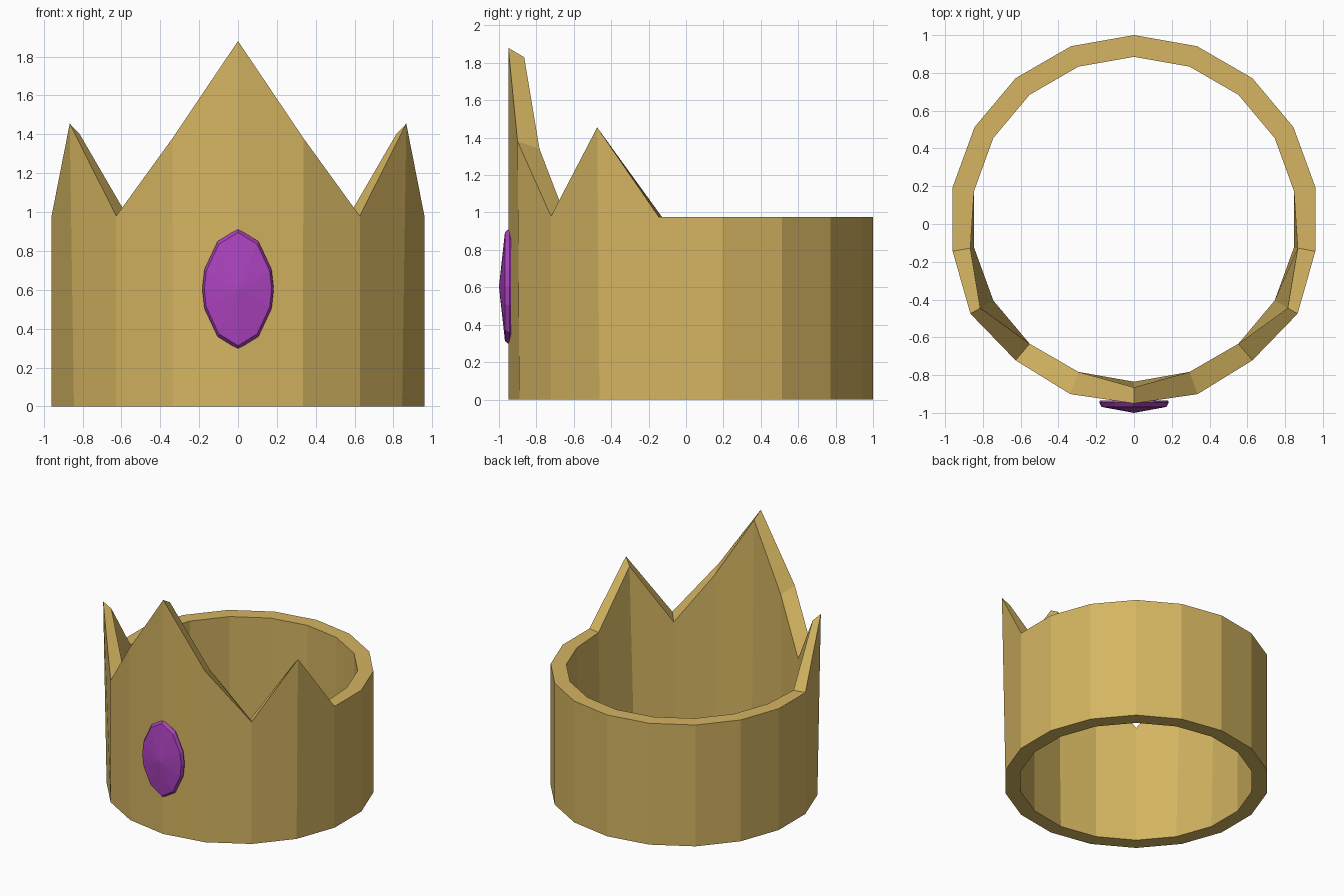
import bpy, bmesh
from math import sin, cos, radians

if "Cube" in bpy.data.objects:
    bpy.data.objects.remove(bpy.data.objects["Cube"])


def material(name, color):
    m = bpy.data.materials.new(name)
    m.diffuse_color = color
    m.use_nodes = True
    m.node_tree.nodes["Principled BSDF"].inputs["Base Color"].default_value = m.diffuse_color
    return m


def finish(bm, name, mat):
    bmesh.ops.recalc_face_normals(bm, faces=bm.faces[:])
    me = bpy.data.meshes.new(name)
    bm.to_mesh(me)
    bm.free()
    me.materials.append(mat)
    ob = bpy.data.objects.new(name, me)
    bpy.context.collection.objects.link(ob)
    return ob


gold = material("gold", (0.66, 0.46, 0.12, 1))
purple = material("purple", (0.41, 0.055, 0.52, 1))

# Crown band: 18-sided ring whose top edge rises into three points
SIDES, CY, R_OUT, R_IN, RIM = 18, 0.025, 0.975, 0.86, 0.975
# step from the back: (outer radius, outer z, inner radius, inner z)
tops = {5: (R_OUT, RIM, 0.88, RIM),
        6: (1.0, 1.455, 0.94, 1.40),
        7: (R_OUT, 0.98, R_IN, 0.95),
        8: (0.985, 1.38, R_IN, 1.34),
        9: (R_OUT, 1.88, 0.89, 1.83)}

bm = bmesh.new()
columns = []
for i in range(SIDES):
    a = radians(360 / SIDES * i)
    ro, zo, ri, zi = tops.get(min(i, SIDES - i), (R_OUT, RIM, R_IN, RIM))
    columns.append([bm.verts.new((r * sin(a), CY + r * cos(a), z))
                    for r, z in ((R_OUT, 0), (ro, zo), (ri, zi), (R_IN, 0))])
for i in range(SIDES):
    a, b = columns[i], columns[(i + 1) % SIDES]
    for k in range(4):
        n = (k + 1) % 4
        bm.faces.new((a[k], b[k], b[n], a[n]))
finish(bm, "crown_band", gold)

# Oval faceted jewel: girdle, bevelled ring and a shallow apex
quarter = [(0, 0.31), (0.105, 0.245), (0.173, 0.10), (0.184, 0)]
right = quarter + [(x, -z) for x, z in reversed(quarter[:-1])]
oval = right + [(-x, z) for x, z in reversed(right[1:-1])]

bm = bmesh.new()
GZ = 0.604
rings = [[bm.verts.new((x * s, y, GZ + z * s)) for x, z in oval]
         for s, y in ((0.98, -0.935), (1.0, -0.945), (0.94, -0.968))]
apex = bm.verts.new((0, -1.0, GZ))
n = len(oval)
bm.faces.new(rings[0])
for i in range(n):
    j = (i + 1) % n
    for lo, hi in zip(rings, rings[1:]):
        bm.faces.new((lo[i], lo[j], hi[j], hi[i]))
    bm.faces.new((rings[-1][i], rings[-1][j], apex))
finish(bm, "jewel", purple)
